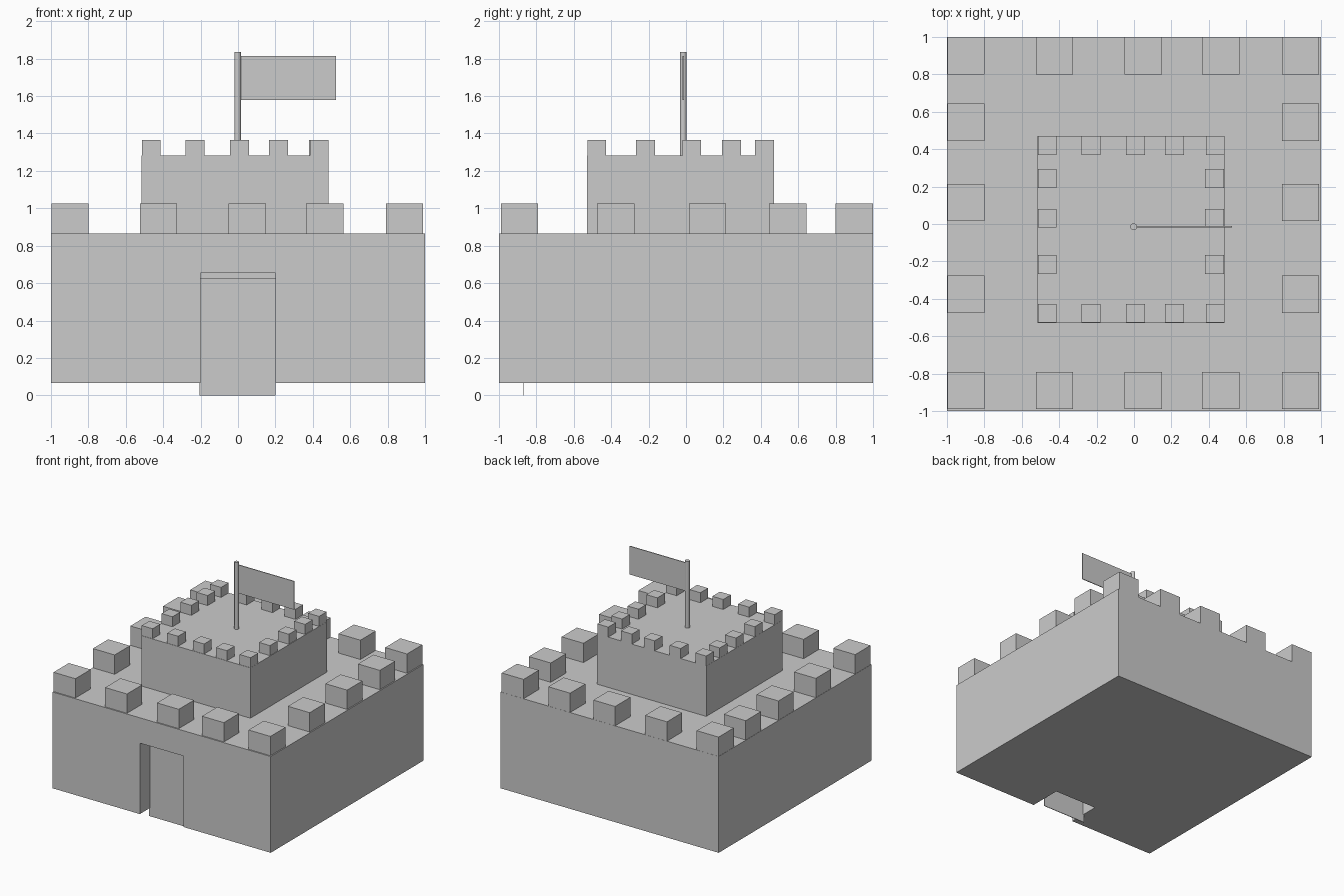
import bpy
import bmesh
from mathutils import Matrix, Vector

if "Cube" in bpy.data.objects:
    bpy.data.objects.remove(bpy.data.objects["Cube"])


def box(name, lo, hi):
    """Axis-aligned box between two corners."""
    lo, hi = Vector(lo), Vector(hi)
    bm = bmesh.new()
    bmesh.ops.create_cube(bm, size=1, matrix=Matrix.Translation((lo + hi) / 2)
                          @ Matrix.Diagonal((*(hi - lo), 1)))
    mesh = bpy.data.meshes.new(name)
    bm.to_mesh(mesh)
    bm.free()
    obj = bpy.data.objects.new(name, mesh)
    bpy.context.collection.objects.link(obj)
    return obj


def battlement(name, xs, row_ys, ys, col_xs, size, z0, z1):
    """Ring of merlons: full rows front and back, columns in between."""
    spots = [(x, y) for y in row_ys for x in xs]
    spots += [(x, y) for x in col_xs for y in ys]
    h = size / 2
    for i, (x, y) in enumerate(spots):
        box(f"{name}_{i + 1}", (x - h, y - h, z0), (x + h, y + h, z1))


# Outer wall block with a doorway recess open at the bottom
wall = box("castle_wall", (-1, -1, 0.067), (1, 1, 0.865))
cutter = box("doorway_cutter", (-0.2, -1.1, -0.1), (0.2, -0.72, 0.655))
cutter.hide_render = True
cut = wall.modifiers.new("doorway", 'BOOLEAN')
cut.operation = 'DIFFERENCE'
cut.solver = 'EXACT'
cut.object = cutter
bpy.context.view_layer.objects.active = wall
bpy.ops.object.modifier_apply(modifier=cut.name)
bpy.data.objects.remove(cutter)

# Thin door hanging in the recess, reaching the ground
box("door", (-0.207, -0.87, 0), (0.2, -0.865, 0.625))

# Upper keep
box("keep", (-0.515, -0.53, 0.862), (0.485, 0.47, 1.282))

# Merlons on the wall and on the keep
battlement("wall_merlon", (-0.898, -0.425, 0.05, 0.463, 0.89), (-0.89, 0.899),
           (-0.375, 0.115, 0.543), (-0.898, 0.89), 0.2, 0.862, 1.025)
battlement("keep_merlon", (-0.464, -0.23, 0.008, 0.217, 0.434), (-0.477, 0.42),
           (-0.217, 0.03, 0.243), (-0.464, 0.43), 0.1, 1.278, 1.365)

# Flagpole
bpy.ops.mesh.primitive_cylinder_add(vertices=32, radius=0.018, depth=0.557,
                                    location=(-0.002, -0.015, 1.5565))
pole = bpy.context.object
pole.name = "flagpole"
bpy.ops.object.shade_smooth_by_angle()

# Flag
box("flag", (0.01, -0.018, 1.58), (0.525, -0.011, 1.815))
